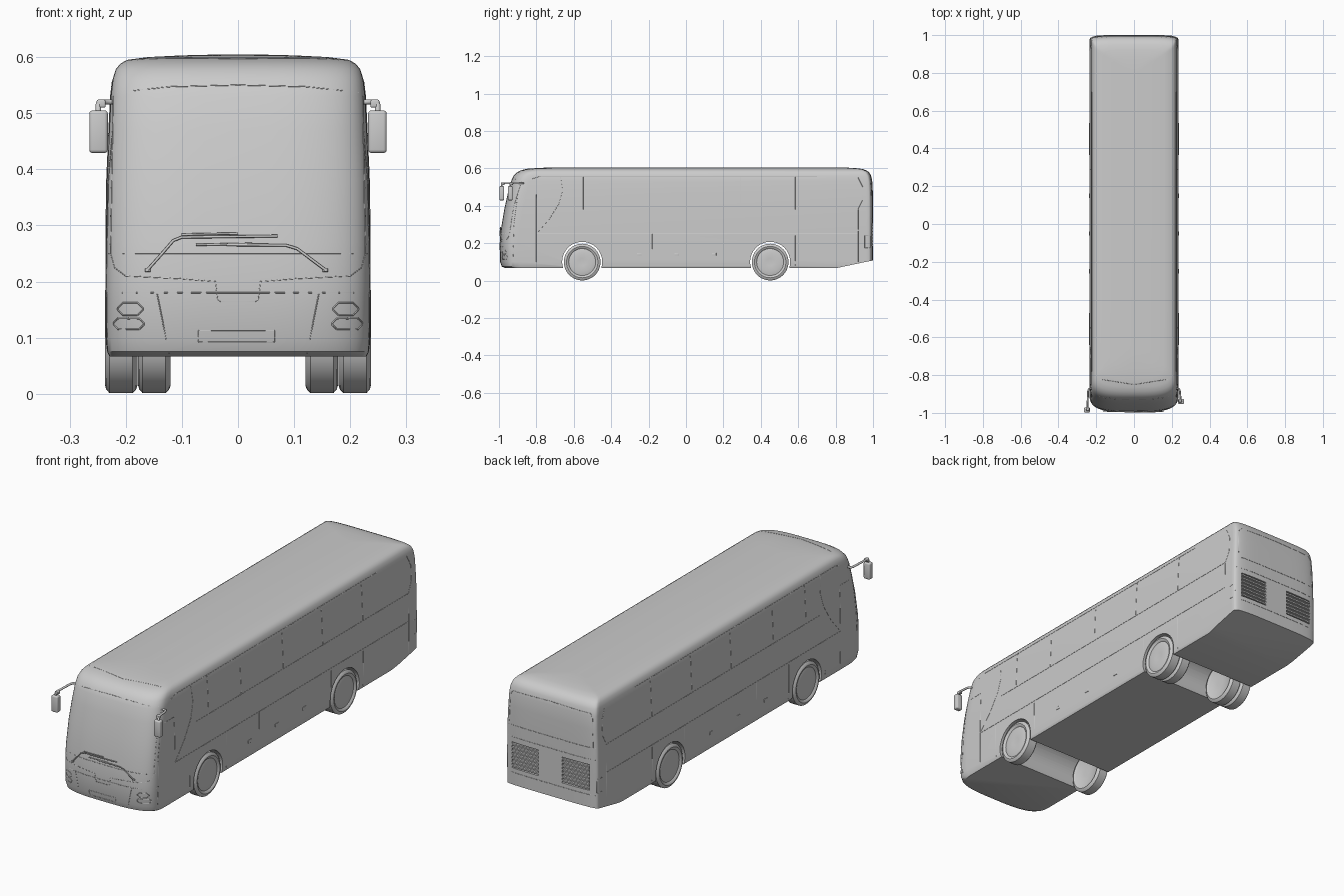
import bpy, bmesh, math
from mathutils import Vector
from mathutils.bvhtree import BVHTree

if "Cube" in bpy.data.objects:
    bpy.data.objects.remove(bpy.data.objects["Cube"])


def make_object(name, bm, angle=35):
    bmesh.ops.recalc_face_normals(bm, faces=bm.faces)
    me = bpy.data.meshes.new(name)
    bm.to_mesh(me)
    bm.free()
    ob = bpy.data.objects.new(name, me)
    bpy.context.collection.objects.link(ob)
    activate(ob)
    bpy.ops.object.shade_smooth_by_angle(angle=math.radians(angle))
    return ob


def activate(ob):
    bpy.ops.object.select_all(action='DESELECT')
    bpy.context.view_layer.objects.active = ob
    ob.select_set(True)


def loft(bm, rings):
    for a, b in zip(rings, rings[1:]):
        for i in range(len(a)):
            j = (i + 1) % len(a)
            bm.faces.new((a[i], a[j], b[j], b[i]))
    bm.faces.new(rings[0])
    bm.faces.new(rings[-1])


def box(name, centre, size, bevel=0.0):
    bm = bmesh.new()
    bmesh.ops.create_cube(bm, size=1)
    for v in bm.verts:
        v.co = Vector(c + p * s for c, p, s in zip(centre, v.co, size))
    if bevel:
        bmesh.ops.bevel(bm, geom=bm.edges[:], offset=bevel, segments=3, profile=0.5, affect='EDGES')
    return make_object(name, bm)


def half_outline(w, end, depth, n, direction, steps=28):
    # superellipse end of the plan outline, from -x to +x
    pts = []
    for i in range(steps + 1):
        t = math.pi * (i / steps - 0.5)
        s, c = math.sin(t), max(math.cos(t), 0)
        x = math.copysign(abs(s) ** (2 / n), s) * w
        pts.append((x, end - direction * depth * (1 - c ** (2 / n))))
    return pts


# Body: plan outlines stacked upwards (z, half width, front y, rear y)
levels = [(.066, .229, -.965, .998), (.075, .233, -.985, 1), (.1, .235, -.994, 1),
          (.2, .2355, -.996, 1), (.27, .2355, -.99, 1), (.38, .234, -.972, 1),
          (.47, .23, -.952, .999), (.53, .227, -.936, .996), (.56, .2235, -.922, .99),
          (.578, .218, -.904, .98), (.588, .21, -.886, .966), (.595, .198, -.863, .95),
          (.600, .16, -.82, .92), (.603, .1, -.77, .88), (.605, .02, -.7, .82)]
bm = bmesh.new()
rings = []
for z, w, f, b in levels:
    plan = half_outline(w, f, .1, 3.2, -1) + half_outline(w, b, .035, 4.5, 1)[::-1]
    rings.append([bm.verts.new((x, y, z)) for x, y in plan])
loft(bm, rings)
# sloping rear underside
cut = bmesh.ops.bisect_plane(bm, geom=bm.verts[:] + bm.edges[:] + bm.faces[:],
                             plane_co=(0, .8, .066), plane_no=(0, .21, -1), clear_outer=True)
bmesh.ops.holes_fill(bm, edges=[e for e in bm.edges if e.is_boundary], sides=0)
body = make_object("bus_body", bm)

# Wheel tunnels and rear grille recesses cut from the body
cutters = []
for y in (-.555, .45):
    bpy.ops.mesh.primitive_cylinder_add(vertices=64, radius=.107, depth=.7, location=(0, y, .1),
                                        rotation=(0, math.pi / 2, 0))
    cutters.append(bpy.context.object)
for s in (-1, 1):
    cutters.append(box("grille_cutter", (s * .13, 1, .245), (.14, .024, .12)))
for c in cutters:
    c.hide_render = True
    mod = body.modifiers.new("cut", 'BOOLEAN')
    mod.operation = 'DIFFERENCE'
    mod.solver = 'EXACT'
    mod.object = c
    activate(body)
    bpy.ops.object.modifier_apply(modifier=mod.name)
for c in cutters:
    bpy.data.objects.remove(c)
activate(body)
bpy.ops.object.shade_smooth_by_angle(angle=math.radians(35))
tree = BVHTree.FromObject(body, bpy.context.evaluated_depsgraph_get())

# Grille slats
for s in (-1, 1):
    for i in range(7):
        box("grille_slat", (s * .13, .994, .194 + i * .017), (.14, .01, .007))


def tube(name, paths, radius, res=0):
    cu = bpy.data.curves.new(name, 'CURVE')
    cu.dimensions = '3D'
    cu.bevel_depth = radius
    cu.bevel_resolution = res
    cu.use_fill_caps = True
    for p in paths:
        sp = cu.splines.new('POLY')
        sp.points.add(len(p) - 1)
        for q, co in zip(sp.points, p):
            q.co = (*co, 1)
    ob = bpy.data.objects.new(name, cu)
    bpy.context.collection.objects.link(ob)
    activate(ob)
    bpy.ops.object.convert(target='MESH')
    return bpy.context.object


VIEWS = {'front': lambda a, b: ((a, -2, b), (0, 1, 0)), 'rear': lambda a, b: ((a, 2, b), (0, -1, 0)),
         'right': lambda a, b: ((2, a, b), (-1, 0, 0)), 'left': lambda a, b: ((-2, a, b), (1, 0, 0)),
         'top': lambda a, b: ((a, b, 2), (0, 0, -1))}


def seam(name, view, paths, radius=.001, lift=0.0, res=0):
    # trace 2D paths onto the body surface as thin strips
    out = []
    for p in paths:
        pts = []
        for a, b in zip(p, p[1:]):
            n = max(2, int(math.dist(a, b) / .025))
            pts += [(a[0] + (b[0] - a[0]) * i / n, a[1] + (b[1] - a[1]) * i / n) for i in range(n)]
        pts.append(p[-1])
        hits = [tree.ray_cast(*map(Vector, VIEWS[view](*q))) for q in pts]
        out.append([h[0] + h[1] * lift for h in hits if h[0]])
    return tube(name, out, radius, res)


def rect(x0, x1, z0, z1, r=.006):
    return [(x0 + r, z0), (x1 - r, z0), (x1, z0 + r), (x1, z1 - r), (x1 - r, z1),
            (x0 + r, z1), (x0, z1 - r), (x0, z0 + r), (x0 + r, z0)]


def both(path):
    return [path, [(-a, b) for a, b in path]]


# Front seams, headlights, number plate recess line
seam("windscreen_seam", 'front', both([(0, .55), (.12, .547), (.215, .537)]) + both([(0, .25), (.23, .25)])
     + both([(.222, .53), (.227, .25), (.22, .225), (.2, .21), (.1, .205), (.04, .2), (.036, .168),
             (.03, .164), (0, .164)]))
seam("bumper_seam", 'front', both([(0, .18), (.232, .18)]) + both([(.144, .178), (.123, .072)]))
seam("headlight", 'front', both(rect(.17, .214, .14, .162, .009)) + both(rect(.168, .222, .115, .134, .008)), .0015)
seam("plate_frame", 'front', [rect(-.07, .065, .092, .113, .001)])
seam("roof_front_seam", 'top', both([(0, -.85), (.19, -.82)]))

# Wipers
seam("wiper_arm", 'front', [[(-.16, .22), (-.115, .272), (-.1, .278), (.07, .28)],
                            [(.155, .22), (.105, .258), (.085, .264), (-.02, .265)]], .0025, .006, 2)
seam("wiper_blade", 'front', [[(-.1, .283), (0, .285)], [(-.075, .265), (.025, .267)]], .002, .004, 2)
for x in (-.16, .155):
    seam("wiper_pivot", 'front', [[(x, .217), (x, .223)]], .005, .003, 3)

# Side window, door and locker seams, small marker lamps
side = [[(-.82, .545), (-.78, .558), (.7, .558)], [(-.65, .38), (.92, .38)], [(-.8, .25), (.92, .25)],
        [(-.67, .55), (-.66, .48), (-.68, .41), (-.73, .33), (-.8, .25)],
        [(-.9, .46), (-.8, .46), (-.8, .1)], [(-.9, .46), (-.92, .3), (-.925, .1)],
        [(.92, .1), (.92, .38), (.945, .43), (.945, .5), (.92, .55)], rect(.955, .985, .175, .24, .002)]
side += [[(y, .38), (y, top)] for y, top in ((-.55, .555), (-.31, .53), (0, .555), (.29, .555), (.585, .555))]
side += [[(y, .08), (y, .24)] for y in (-.69, -.42, .35, .585)] + [[(-.18, .17), (-.18, .25)]]
for view, s in (('right', 1), ('left', -1)):
    seam("side_seam", view, side)
    for y in (-.25, -.05, .15):
        box("marker_lamp", (s * .235, y, .14), (.004, .024, .014), .001)

# Rear seams
seam("rear_seam", 'rear', both([(0, .385), (.225, .385)]) + both([(0, .33), (.225, .33)])
     + both([(0, .545), (.2, .54), (.212, .52), (.216, .385)]) + both([(0, .165), (.225, .165)]))


# Wheels: lathed tyre with shallow dished hub (x from outer face, radius)
def wheel(name, side, outer, y):
    profile = [(.006, .02), (.003, .05), (.008, .072), (.004, .076), (.001, .084), (.003, .091), (.009, .098),
               (.05, .098), (.056, .092), (.059, .084), (.052, .074), (.05, .02)]
    bm = bmesh.new()
    loft(bm, [[bm.verts.new((side * (outer - d), y + r * math.cos(k * math.tau / 48),
                             .099 + r * math.sin(k * math.tau / 48))) for k in range(48)] for d, r in profile])
    make_object(name, bm)


for s in (-1, 1):
    wheel("front_wheel", s, .238, -.555)
    wheel("rear_outer_wheel", s, .238, .45)
    wheel("rear_inner_wheel", s, .179, .45)

# Mirrors on arms, the left one reaching further forward
for s, y in ((-1, -.985), (1, -.94)):
    tube("mirror_arm", [[(s * .218, -.87, .52), (s * .238, -.872, .52), (s * .243, -.885, .52),
                         (s * .247, y + .008, .52), (s * .249, y, .515), (s * .249, y, .49)]], .005, 3)
    box("mirror_bracket", (s * .244, y + .005, .517), (.016, .018, .014), .003)
    box("mirror_housing", (s * .2485, y, .467), (.033, .026, .076), .006)
